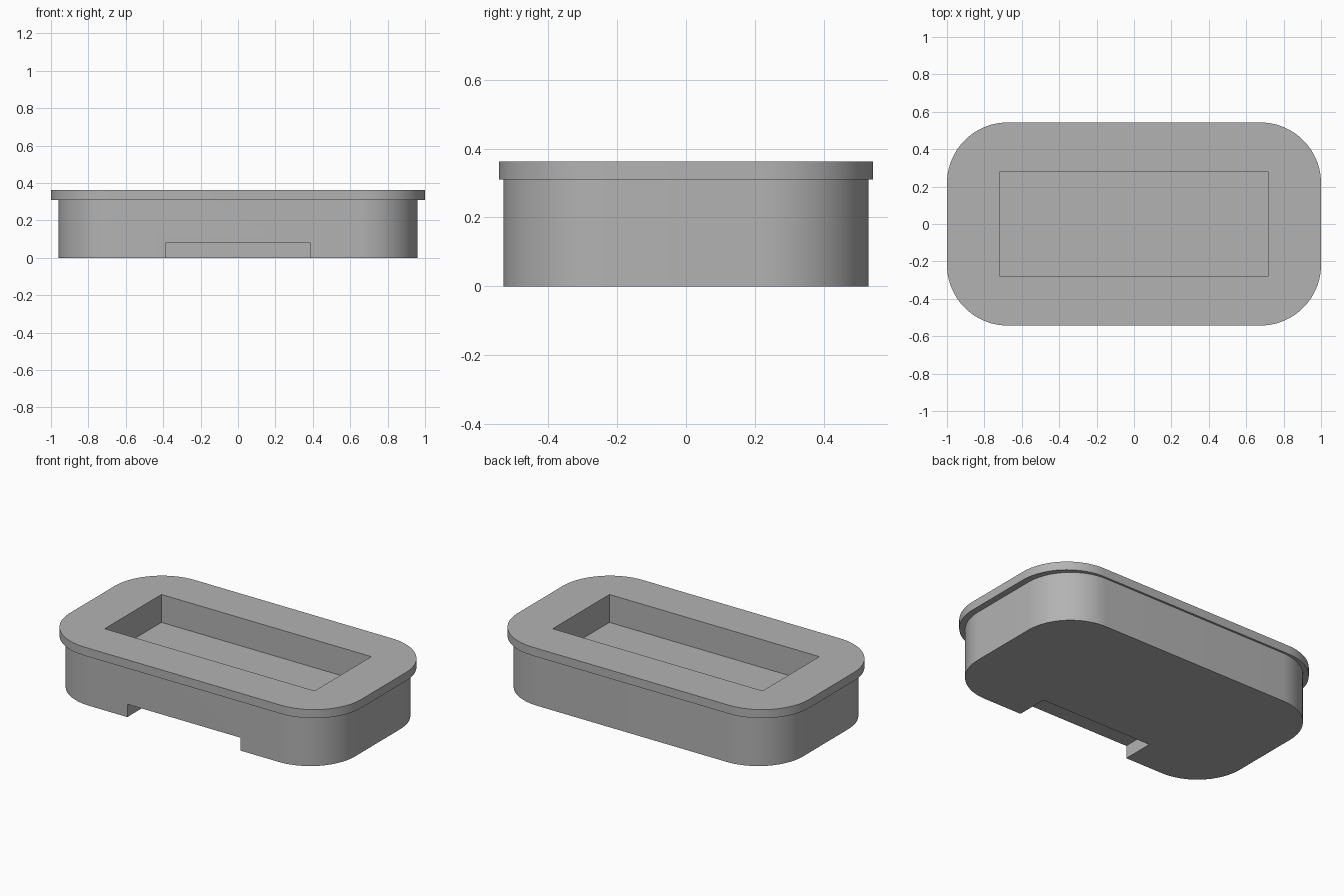
import bpy, bmesh, math

if "Cube" in bpy.data.objects:
    bpy.data.objects.remove(bpy.data.objects["Cube"])

grey = bpy.data.materials.new("plain_grey")
grey.use_nodes = True
colour = (0.45, 0.45, 0.45, 1)
grey.diffuse_color = colour
grey.node_tree.nodes["Principled BSDF"].inputs["Base Color"].default_value = colour


def rounded_loop(bm, half_x, half_y, radius, z, steps=24):
    """Ring of vertices around a rounded rectangle."""
    ring = []
    for corner, (sx, sy) in enumerate([(1, 1), (-1, 1), (-1, -1), (1, -1)]):
        for i in range(steps + 1):
            a = (corner + i / steps) * math.pi / 2
            ring.append(bm.verts.new((sx * (half_x - radius) + radius * math.cos(a),
                                      sy * (half_y - radius) + radius * math.sin(a), z)))
    return ring


def cut_box(target, name, low, high):
    """Subtract a box given by two opposite corners."""
    centre = [(a + b) / 2 for a, b in zip(low, high)]
    bpy.ops.mesh.primitive_cube_add(size=1, location=centre)
    cutter = bpy.context.object
    cutter.name = name
    cutter.scale = [b - a for a, b in zip(low, high)]
    cutter.hide_render = True
    mod = target.modifiers.new(name, "BOOLEAN")
    mod.operation = "DIFFERENCE"
    mod.solver = "EXACT"
    mod.object = cutter
    bpy.context.view_layer.objects.active = target
    bpy.ops.object.modifier_apply(modifier=name)
    bpy.data.objects.remove(cutter)


# Tray: rounded body stepping out to a thin overhanging rim
HEIGHT, RIM_BASE = 0.363, 0.31
bm = bmesh.new()
rings = [rounded_loop(bm, *spec) for spec in [
    (0.96, 0.53, 0.31, 0), (0.96, 0.53, 0.31, RIM_BASE),
    (1, 0.543, 0.325, RIM_BASE), (1, 0.543, 0.325, HEIGHT)]]
count = len(rings[0])
for lower, upper in zip(rings, rings[1:]):
    for i in range(count):
        j = (i + 1) % count
        bm.faces.new((lower[i], lower[j], upper[j], upper[i]))
bm.faces.new(rings[0][::-1])
bm.faces.new(rings[-1])
bmesh.ops.recalc_face_normals(bm, faces=bm.faces)
mesh = bpy.data.meshes.new("tray")
bm.to_mesh(mesh)
bm.free()
mesh.materials.append(grey)
tray = bpy.data.objects.new("tray", mesh)
bpy.context.collection.objects.link(tray)

# Rectangular pocket in the top, and the notch under the front edge
cut_box(tray, "pocket", (-0.72, -0.278, 0.19), (0.72, 0.278, 0.5))
cut_box(tray, "front_notch", (-0.388, -0.7, -0.1), (0.388, -0.33, 0.08))

# Smooth corners, crisp edges
bpy.ops.object.select_all(action="DESELECT")
tray.select_set(True)
bpy.context.view_layer.objects.active = tray
bpy.ops.object.shade_smooth_by_angle(angle=math.radians(30))
